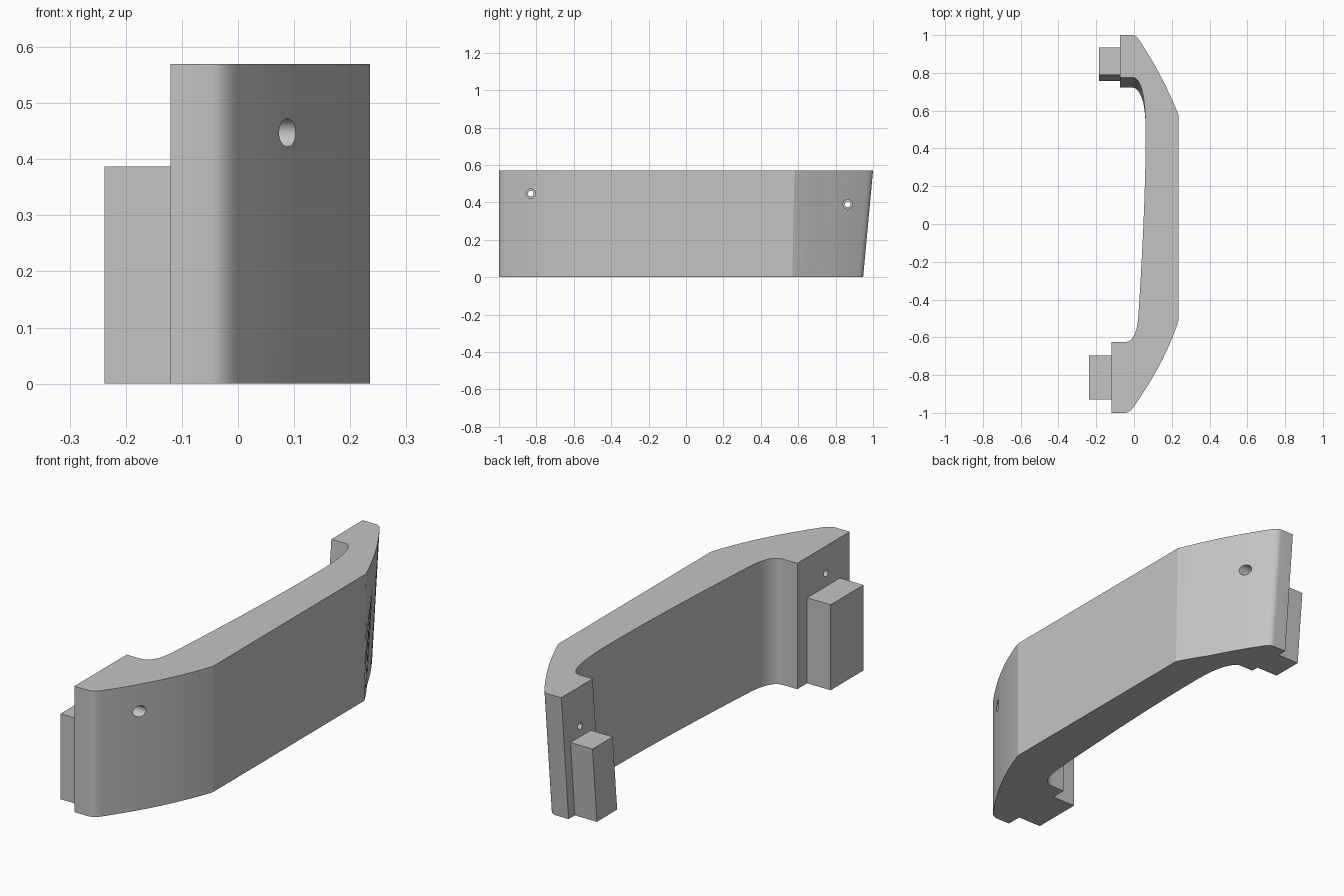
import bpy
import bmesh
import math
from mathutils import Vector, Matrix

cube = bpy.data.objects.get("Cube")
if cube:
    bpy.data.objects.remove(cube, do_unlink=True)

HEIGHT = 0.57
LEAN = 0.053   # how far the back end slants inward at the base

grey = bpy.data.materials.new("plain grey")
grey.use_nodes = True
grey.diffuse_color = (0.55, 0.55, 0.55, 1)
grey.node_tree.nodes["Principled BSDF"].inputs["Base Color"].default_value = (0.55, 0.55, 0.55, 1)


def bezier(a, b, c, steps):
    """Points on a quadratic curve from a to c."""
    a, b, c = Vector(a), Vector(b), Vector(c)
    pts = []
    for i in range(steps + 1):
        t = i / steps
        pts.append(a * (1 - t) ** 2 + b * (2 * t * (1 - t)) + c * t * t)
    return pts


def slanted(p, z):
    """Lean the back end, blending in towards the middle of the bar."""
    x, y = p
    blend = min(max((y - 0.53) / 0.22, 0), 1)
    return (x, y - LEAN * blend * (1 - z / HEIGHT), z)


def extrude_profile(name, points, height):
    bm = bmesh.new()
    low = [bm.verts.new(slanted(p, 0)) for p in points]
    high = [bm.verts.new(slanted(p, height)) for p in points]
    bm.faces.new(low[::-1])
    bm.faces.new(high)
    n = len(points)
    for i in range(n):
        j = (i + 1) % n
        bm.faces.new((low[i], low[j], high[j], high[i]))
    bmesh.ops.recalc_face_normals(bm, faces=bm.faces)
    return finish(name, bm)


def finish(name, bm):
    mesh = bpy.data.meshes.new(name)
    bm.to_mesh(mesh)
    bm.free()
    mesh.materials.append(grey)
    obj = bpy.data.objects.new(name, mesh)
    bpy.context.collection.objects.link(obj)
    return obj


def select(obj):
    bpy.ops.object.select_all(action='DESELECT')
    obj.select_set(True)
    bpy.context.view_layer.objects.active = obj


def drill(obj, y, z, radius, x0, x1):
    """Cut a round hole along x."""
    bm = bmesh.new()
    place = Matrix.Translation(((x0 + x1) / 2, y, z)) @ Matrix.Rotation(math.pi / 2, 4, 'Y')
    bmesh.ops.create_cone(bm, cap_ends=True, segments=32, radius1=radius,
                          radius2=radius, depth=x1 - x0, matrix=place)
    cutter = finish("hole_cutter", bm)
    cutter.hide_render = True
    mod = obj.modifiers.new("hole", 'BOOLEAN')
    mod.operation = 'DIFFERENCE'
    mod.solver = 'EXACT'
    mod.object = cutter
    select(obj)
    bpy.ops.object.modifier_apply(modifier=mod.name)
    bpy.data.objects.remove(cutter, do_unlink=True)


# Outline of the handle, counter-clockwise from the front end
outline = [Vector((-0.12, -1))]
outline += bezier((-0.05, -1), (-0.022, -1), (0, -0.965), 8)
outline += bezier((0, -0.965), (0.16, -0.74), (0.235, -0.515), 16)[1:]
outline += bezier((0.235, 0.58), (0.15, 0.79), (0.03, 0.97), 16)
outline += bezier((0.03, 0.97), (0.012, 1), (-0.01, 1), 8)[1:]
outline += [Vector((-0.075, 1)), Vector((-0.075, 0.775))]
outline += bezier((-0.005, 0.775), (0.058, 0.77), (0.062, 0.5), 16)
outline += bezier((0.062, 0.5), (0.062, 0.1), (0.022, -0.5), 16)[1:]
outline += bezier((0.022, -0.5), (0.01, -0.625), (-0.05, -0.625), 16)[1:]
outline += [Vector((-0.12, -0.625))]
handle = extrude_profile("handle_body", outline, HEIGHT)

# Counterbored screw holes through both ends
for y, z in ((-0.83, 0.447), (0.865, 0.39)):
    drill(handle, y, z, 0.015, -0.3, 0.4)
    drill(handle, y, z, 0.025, 0.03, 0.4)

select(handle)
bpy.ops.object.shade_smooth_by_angle(angle=math.radians(14))

# Mounting blocks on the inner side
for name, x0, x1, y0, y1, top in (
        ("front_mounting_block", -0.238, -0.12, -0.93, -0.695, 0.387),
        ("back_mounting_block", -0.185, -0.075, 0.81, 0.955, 0.342)):
    extrude_profile(name, [(x0, y0), (x1, y0), (x1, y1), (x0, y1)], top)
